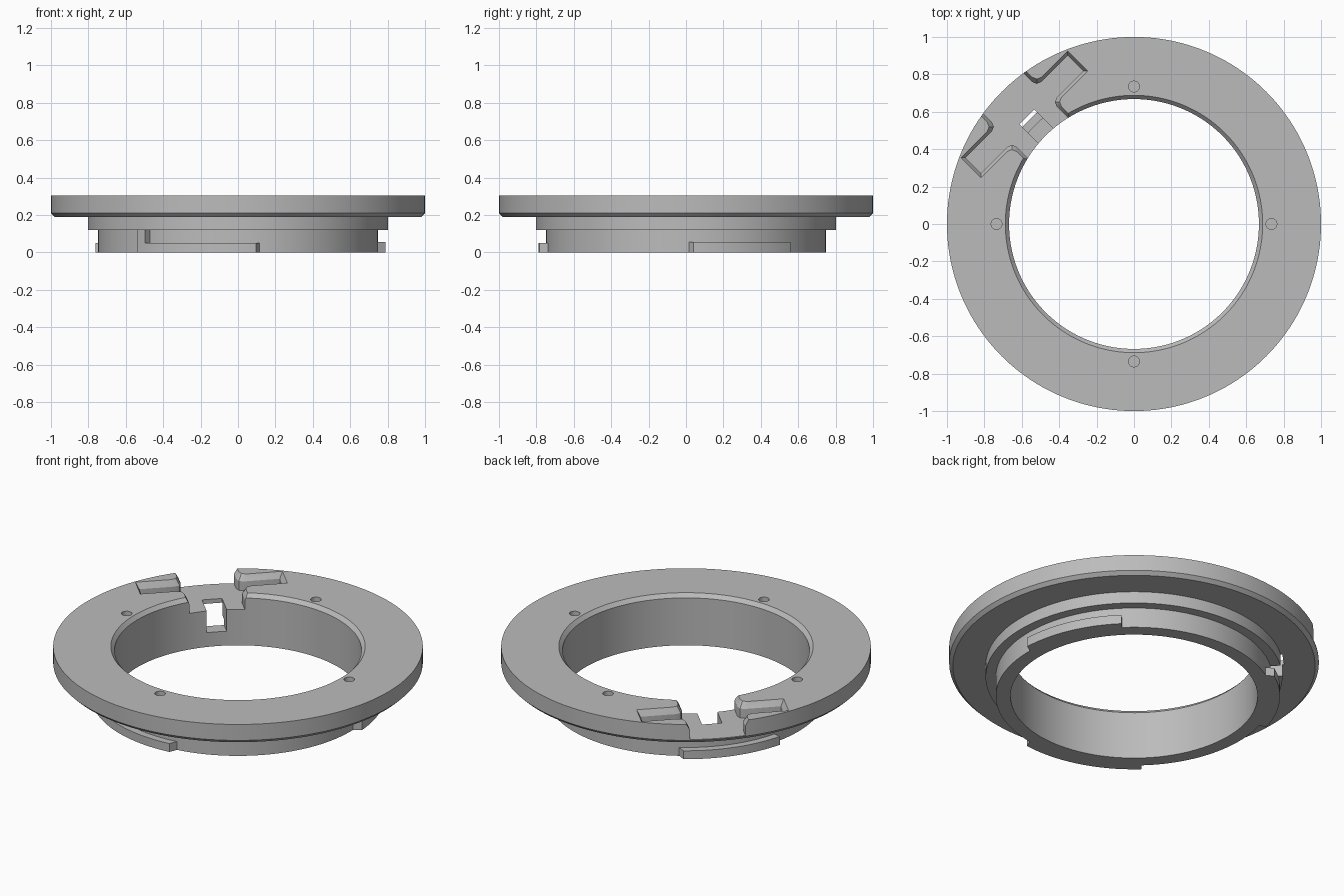
import bpy, bmesh, math
from math import cos, sin, radians, pi
from mathutils import Matrix

cube = bpy.data.objects.get("Cube")
if cube:
    bpy.data.objects.remove(cube, do_unlink=True)

# Single grey finish
grey = bpy.data.materials.new("light grey")
grey.use_nodes = True
COLOR = (0.5, 0.5, 0.5, 1)
grey.diffuse_color = COLOR
grey.node_tree.nodes["Principled BSDF"].inputs["Base Color"].default_value = COLOR


def make_object(name, bm):
    bmesh.ops.recalc_face_normals(bm, faces=bm.faces)
    mesh = bpy.data.meshes.new(name)
    bm.to_mesh(mesh)
    bm.free()
    mesh.materials.append(grey)
    obj = bpy.data.objects.new(name, mesh)
    bpy.context.collection.objects.link(obj)
    return obj


def activate(obj):
    bpy.ops.object.select_all(action='DESELECT')
    obj.select_set(True)
    bpy.context.view_layer.objects.active = obj


def smooth(obj):
    activate(obj)
    bpy.ops.object.shade_smooth_by_angle(angle=radians(25))


def lathe(name, profile, steps=160):
    """Revolve a closed (radius, z) profile around the z axis."""
    bm = bmesh.new()
    rings = []
    for i in range(steps):
        a = 2 * pi * i / steps
        rings.append([bm.verts.new((r * cos(a), r * sin(a), z)) for r, z in profile])
    n = len(profile)
    for i in range(steps):
        p, q = rings[i], rings[(i + 1) % steps]
        for j in range(n):
            k = (j + 1) % n
            bm.faces.new((p[j], q[j], q[k], p[k]))
    return make_object(name, bm)


def loft(name, layers, angle=0):
    """Stack equal-count outlines given as (points, z), then turn about z."""
    bm = bmesh.new()
    rings = [[bm.verts.new((x, y, z)) for x, y in pts] for pts, z in layers]
    n = len(rings[0])
    for p, q in zip(rings, rings[1:]):
        for j in range(n):
            k = (j + 1) % n
            bm.faces.new((p[j], p[k], q[k], q[j]))
    bm.faces.new(rings[0][::-1])
    bm.faces.new(rings[-1])
    bmesh.ops.transform(bm, matrix=Matrix.Rotation(radians(angle), 4, 'Z'), verts=bm.verts)
    return make_object(name, bm)


def cut(target, cutter):
    cutter.hide_render = True
    mod = target.modifiers.new("cut", 'BOOLEAN')
    mod.operation = 'DIFFERENCE'
    mod.solver = 'EXACT'
    mod.object = cutter
    activate(target)
    bpy.ops.object.modifier_apply(modifier=mod.name)
    bpy.data.objects.remove(cutter, do_unlink=True)


# Stepped ring: neck, shoulder, wide flange, bevelled inner lip
ring = lathe("mount_ring", [
    (0.668, 0), (0.748, 0), (0.748, 0.12), (0.803, 0.12), (0.803, 0.19),
    (0.98, 0.19), (1.0, 0.21), (1.0, 0.305), (0.688, 0.305), (0.668, 0.283)])


# Cross-shaped recess in the flange, with a flared top edge
def cross(o):
    w, arm, u0, u1 = 0.152 + o, 0.386 + o, 0.771 - o, 0.887 + o
    c = 0.035
    half = [(0.6, w), (u0 - c, w), (u0 - 0.3 * c, w + 0.3 * c), (u0, w + c),
            (u0, arm), (u1, arm), (u1, w + c), (u1 + 0.3 * c, w + 0.3 * c),
            (u1 + c, w), (1.1, w)]
    return half + [(u, -v) for u, v in reversed(half)]


cut(ring, loft("recess_cutter", [(cross(0), 0.215), (cross(0), 0.27),
                                 (cross(0.018), 0.305), (cross(0.018), 0.35)], 135))

# Window through the neck below the recess
window = [(0.6, -0.055), (0.81, -0.055), (0.81, 0.055), (0.6, 0.055)]
cut(ring, loft("window_cutter", [(window, 0.085), (window, 0.25)], 135))

# Four small blind holes in the top face
for i in range(4):
    hole = [(0.735 + 0.029 * cos(2 * pi * k / 24), 0.029 * sin(2 * pi * k / 24))
            for k in range(24)]
    cut(ring, loft("hole_cutter", [(hole, 0.21), (hole, 0.35)], 90 * i))
smooth(ring)


# Bayonet tabs around the foot of the neck
def arc_block(name, a0, a1, height, lead0=0, lead1=0, steps=24):
    def arc(r, s, e):
        return [(r * cos(radians(s + (e - s) * k / steps)),
                 r * sin(radians(s + (e - s) * k / steps))) for k in range(steps + 1)]
    pts = arc(0.79, a0, a1) + arc(0.744, a1 + lead1, a0 - lead0)
    smooth(loft(name, [(pts, 0), (pts, height)]))


arc_block("front_tab", -129, -83, 0.05, lead1=2)
arc_block("side_tab", 3, 45, 0.055, lead0=2)
arc_block("rear_tab", 124, 165, 0.05, lead0=2)

# Stop that ends the front tab
arc_block("tab_stop", -133, -129, 0.125, steps=4)
